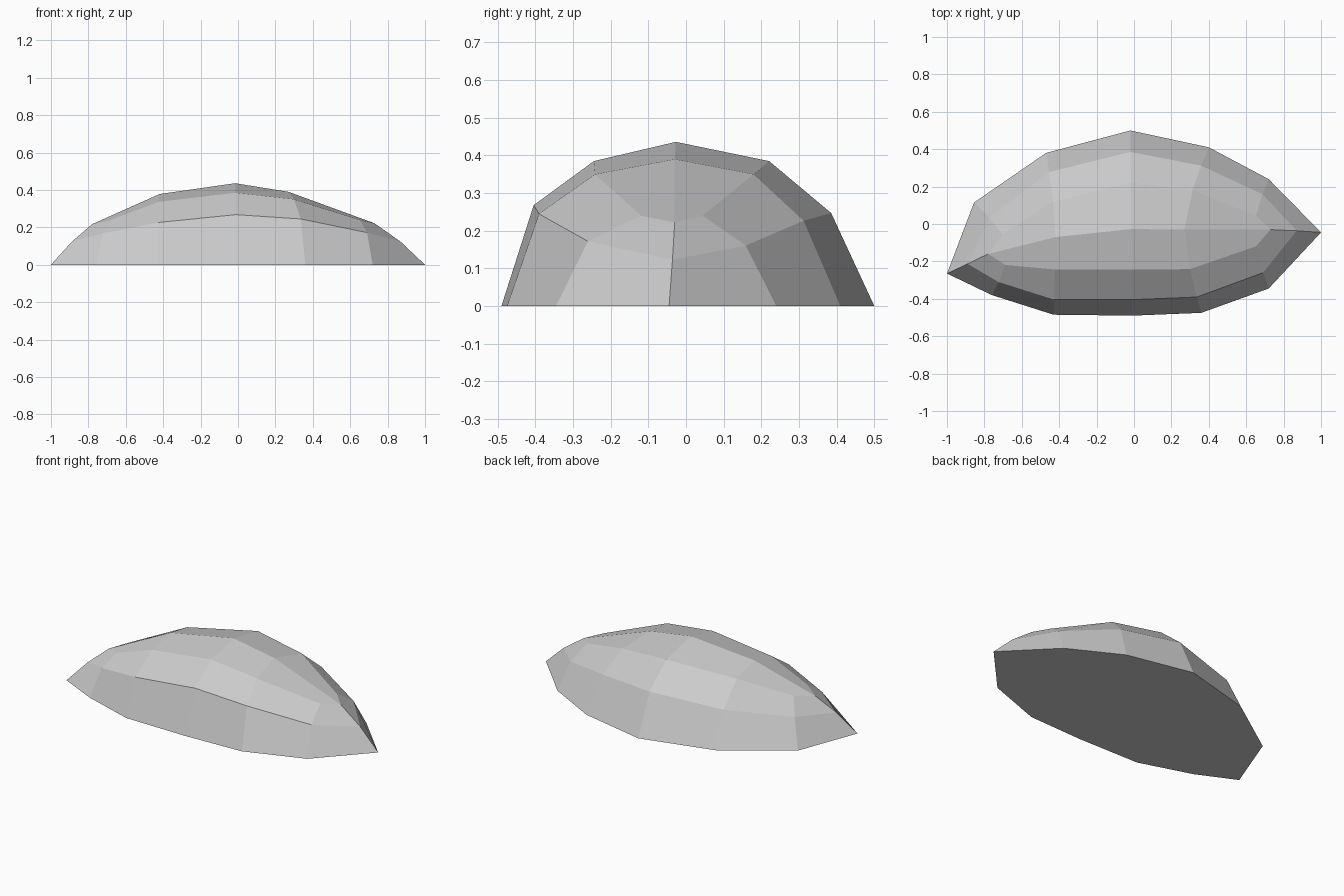
import bpy
import bmesh
from mathutils import Vector

if "Cube" in bpy.data.objects:
    bpy.data.objects.remove(bpy.data.objects["Cube"], do_unlink=True)

# Plain stone colour
stone = bpy.data.materials.new("stone_grey")
stone.use_nodes = True
grey = (0.6, 0.6, 0.6, 1)
stone.diffuse_color = grey
stone.node_tree.nodes["Principled BSDF"].inputs["Base Color"].default_value = grey

# Cross-sections, left to right in x: front foot, back foot, ridge, (spread, height) of two rings
SECTIONS = [
    ((-.76, -.38), (-.855, .115), (-.67, -.14, .24), (.71, .168), (.33, .237)),
    ((-.43, -.485), (-.47, .38), (-.42, -.07, .378), (.805, .226), (.418, .337)),
    ((-.01, -.49), (-.02, .5), (-.015, -.027, .436), (.815, .268), (.47, .385)),
    ((.36, -.475), (.4, .41), (.27, -.03, .39), (.81, .245), (.475, .35)),
    ((.72, -.345), (.72, .24), (.64, -.032, .24), (.73, .172), (.28, .24)),
]
# Tips at each end, foot to ridge
LEFT_TIP = [(-1, -.265, 0), (-.89, -.213, .122), (-.78, -.16, .217)]
RIGHT_TIP = [(1, -.045, 0), (.87, -.036, .123), (.73, -.03, .222)]


def side_points(foot, ridge, rings, back):
    """Points from the foot up towards the ridge on one side of a section."""
    points = [Vector((foot[0], foot[1], 0))]
    for level, (spread, height) in enumerate(rings):
        if back and level == 0:
            spread, height = spread * .96, height * .9 + .006
        x = ridge[0] + (foot[0] - ridge[0]) * spread ** 1.5
        y = ridge[1] + (foot[1] - ridge[1]) * spread
        points.append(Vector((x, y, height)))
    return points


bm = bmesh.new()


def add(points):
    return [bm.verts.new(p) for p in points]


front = [add(side_points(f, r, rings, False)) for f, b, r, *rings in SECTIONS]
back = [add(side_points(b, r, rings, True)) for f, b, r, *rings in SECTIONS]
left, right = add(LEFT_TIP), add(RIGHT_TIP)
crest = add([s[2] for s in SECTIONS[1:-1]])

# Walls: three closed rings joined by quads
loop = [left] + front + [right] + back[::-1]
for i, a in enumerate(loop):
    b = loop[(i + 1) % len(loop)]
    for k in range(2):
        bm.faces.new((a[k], b[k], b[k + 1], a[k + 1]))

# Crown: quads from the top ring to the ridge line
ridge = [left[2]] + crest + [right[2]]
for side in (front, back):
    for i in range(len(ridge) - 1):
        bm.faces.new((side[i][2], side[i + 1][2], ridge[i + 1], ridge[i]))

# Flat underside
bm.faces.new([column[0] for column in loop])
bmesh.ops.recalc_face_normals(bm, faces=bm.faces)

mesh = bpy.data.meshes.new("rock")
bm.to_mesh(mesh)
bm.free()
mesh.materials.append(stone)
rock = bpy.data.objects.new("rock", mesh)
bpy.context.collection.objects.link(rock)
